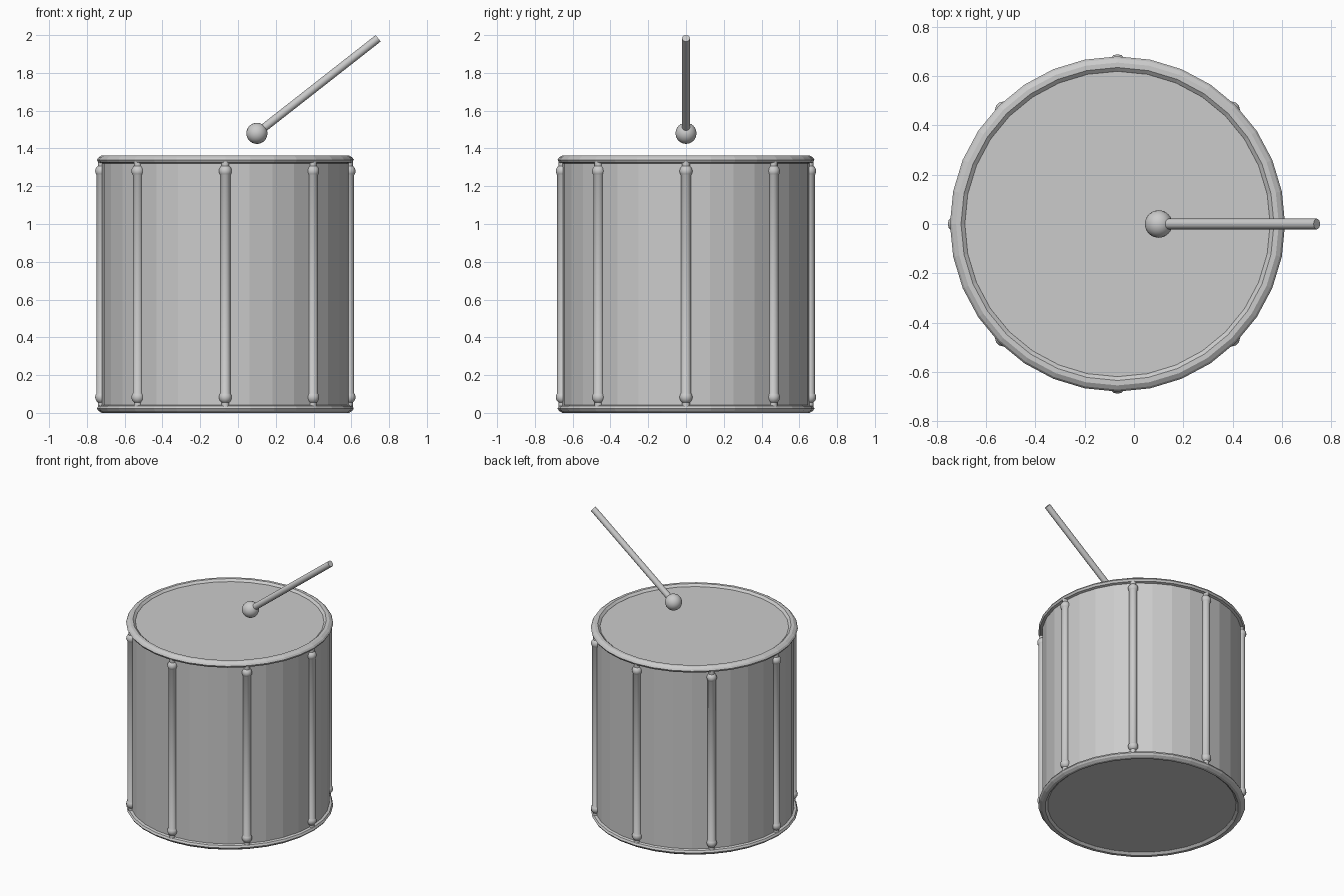
import bpy, bmesh, math
from mathutils import Vector, Matrix

cube = bpy.data.objects.get("Cube")
if cube:
    bpy.data.objects.remove(cube, do_unlink=True)

grey = bpy.data.materials.new("plain grey")
grey.use_nodes = True
colour = (0.6, 0.6, 0.6, 1)
grey.diffuse_color = colour
grey.node_tree.nodes["Principled BSDF"].inputs["Base Color"].default_value = colour

CENTRE = Vector((-0.067, 0, 0))
HEIGHT = 1.363


def lathe(name, profile, sides, smooth, matrix, closed=False):
    """Spin a (radius, height) profile around z; open profiles are capped."""
    bm = bmesh.new()
    rings = [[bm.verts.new((r * math.cos(2 * math.pi * i / sides),
                            r * math.sin(2 * math.pi * i / sides), z))
              for i in range(sides)] for r, z in profile]
    pairs = list(zip(rings, rings[1:]))
    if closed:
        pairs.append((rings[-1], rings[0]))
    else:
        bm.faces.new(rings[0])
        bm.faces.new(rings[-1])
    for a, b in pairs:
        for i in range(sides):
            j = (i + 1) % sides
            bm.faces.new((a[i], a[j], b[j], b[i]))
    bmesh.ops.recalc_face_normals(bm, faces=bm.faces)
    mesh = bpy.data.meshes.new(name)
    bm.to_mesh(mesh)
    bm.free()
    mesh.materials.append(grey)
    obj = bpy.data.objects.new(name, mesh)
    bpy.context.collection.objects.link(obj)
    obj.matrix_world = matrix
    if smooth:
        bpy.ops.object.select_all(action="DESELECT")
        obj.select_set(True)
        bpy.context.view_layer.objects.active = obj
        bpy.ops.object.shade_smooth_by_angle(angle=math.radians(40))
    return obj


def ball_arc(radius, height, start, end, steps=8):
    """Profile points along a ball, between two latitudes in degrees."""
    angles = [math.radians(start + (end - start) * k / steps) for k in range(steps + 1)]
    return [(radius * math.cos(a), height + radius * math.sin(a)) for a in angles]


at_centre = Matrix.Translation(CENTRE)

# Shell, with the two skins closing it just inside the hoops
lathe("shell", [(0.655, 0.03), (0.655, HEIGHT - 0.03)], 32, False, at_centre)
for name, z in (("top_skin", HEIGHT - 0.035), ("bottom_skin", 0.015)):
    lathe(name, [(0.625, z), (0.625, z + 0.02)], 32, False, at_centre)

# Rounded hoops, mirrored top and bottom
hoop = [(0.615, 0.03), (0.62, 0.013), (0.635, 0), (0.655, 0),
        (0.672, 0.011), (0.68, 0.023), (0.672, 0.037), (0.65, 0.043)]
lathe("bottom_hoop", hoop, 32, False, at_centre, True)
lathe("top_hoop", [(r, HEIGHT - z) for r, z in hoop], 32, False, at_centre, True)

# Eight tension rods, each with a ball near both ends
lower = [(0.02, 0.03)] + ball_arc(0.034, 0.083, -54, 38)
rod = lower + [(r, HEIGHT - z) for r, z in reversed(lower)]
for i in range(8):
    angle = math.pi * i / 4
    place = CENTRE + Vector((math.cos(angle), math.sin(angle), 0)) * 0.655
    lathe(f"tension_rod_{i + 1}", rod, 12, True, Matrix.Translation(place))

# Drumstick floating above the top skin, leaning to the left
tip, end = Vector((0.1, 0, 1.48)), Vector((0.742, 0, 1.983))
along = end - tip
pose = Matrix.Translation(tip) @ along.to_track_quat("Z", "Y").to_matrix().to_4x4()
lathe("stick_shaft", [(0.0215, 0), (0.0215, along.length)], 12, True, pose)
lathe("stick_ball", ball_arc(0.056, 0, -89, 89, 12), 20, True, pose)
